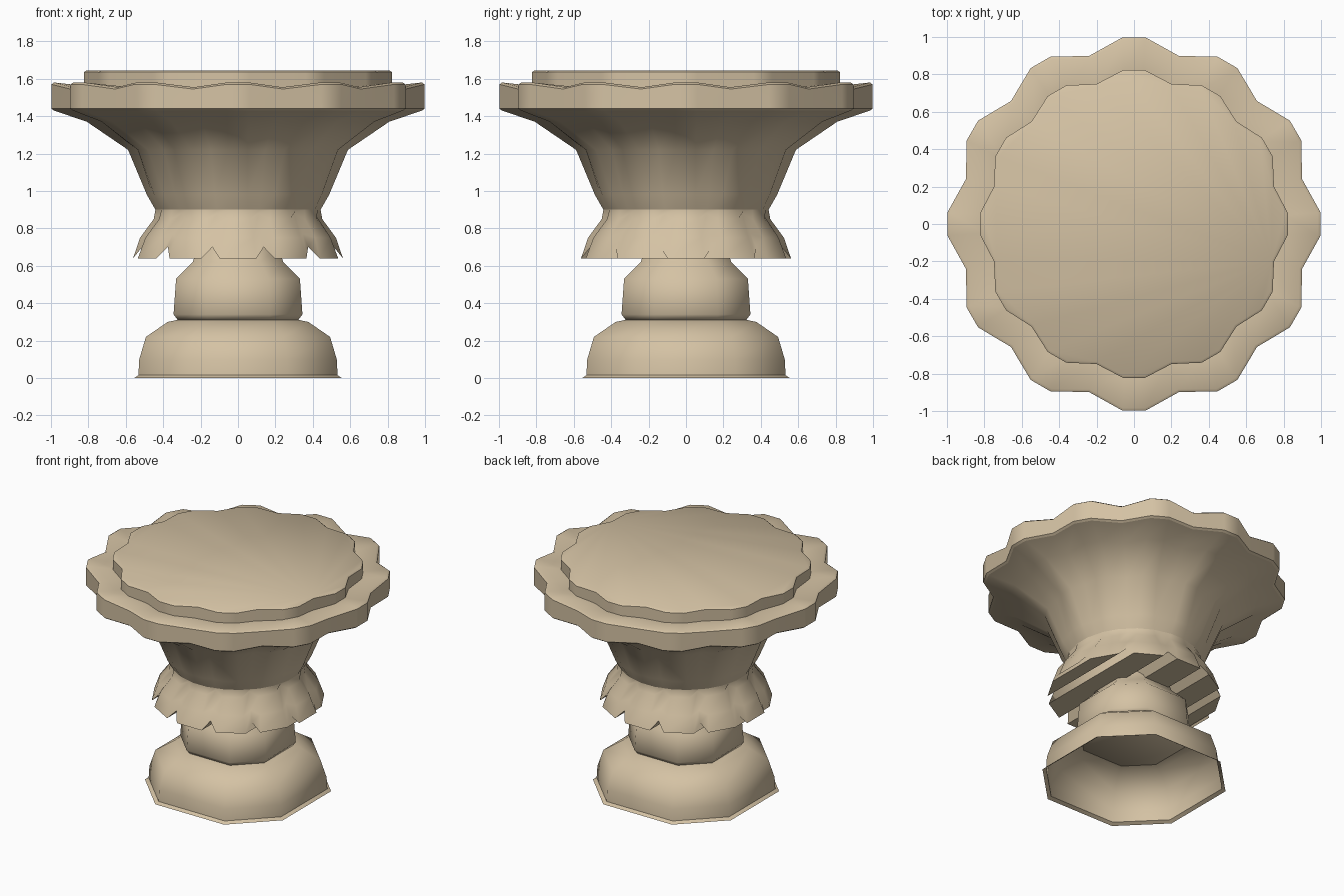
import bpy, bmesh, math

cube = bpy.data.objects.get("Cube")
if cube:
    bpy.data.objects.remove(cube, do_unlink=True)

sandstone = bpy.data.materials.new("sandstone")
sandstone.use_nodes = True
color = (0.66, 0.54, 0.37, 1)
sandstone.diffuse_color = color
sandstone.node_tree.nodes["Principled BSDF"].inputs["Base Color"].default_value = color

LOBES = 12


def scallop(r_tip, r_valley, z_tip, z_valley, half):
    """Ring of flat-tipped lobes, three points per lobe."""
    ring = []
    step = 360 / LOBES
    for k in range(LOBES):
        for offset, r, z in ((-half, r_tip, z_tip), (half, r_tip, z_tip),
                             (step / 2, r_valley, z_valley)):
            a = math.radians(k * step + offset)
            ring.append((r * math.cos(a), r * math.sin(a), z))
    return ring


def octagon(r, z, half=26.5):
    """Eight-sided ring with broad faces on the axes."""
    angles = [math.radians(q * 90 + s * half) for q in range(4) for s in (-1, 1)]
    return [(r * math.cos(a), r * math.sin(a), z) for a in angles]


def loft(name, rings, top=True, bottom=True, ribbed_bottom=False, angle=40):
    bm = bmesh.new()
    loops = [[bm.verts.new(p) for p in ring] for ring in rings]
    n = len(loops[0])
    for low, high in zip(loops, loops[1:]):
        for i in range(n):
            j = (i + 1) % n
            bm.faces.new((low[i], low[j], high[j], high[i]))
    if top:
        bm.faces.new(loops[-1])
    if ribbed_bottom:
        # strips joining each edge point with its mirror point
        first = loops[0]
        for i in range(1, n // 2):
            bm.faces.new((first[i], first[i + 1], first[-i], first[(1 - i) % n]))
    elif bottom:
        bm.faces.new(loops[0][::-1])
    bmesh.ops.recalc_face_normals(bm, faces=bm.faces)
    mesh = bpy.data.meshes.new(name)
    bm.to_mesh(mesh)
    bm.free()
    mesh.materials.append(sandstone)
    obj = bpy.data.objects.new(name, mesh)
    bpy.context.collection.objects.link(obj)
    bpy.ops.object.select_all(action="DESELECT")
    obj.select_set(True)
    bpy.context.view_layer.objects.active = obj
    bpy.ops.object.shade_smooth_by_angle(angle=math.radians(angle))
    return obj


# Hollow octagonal foot with a thin flared lip
loft("foot", [octagon(r, z) for r, z in (
    (0.62, 0), (0.595, 0.015), (0.59, 0.1), (0.55, 0.22), (0.42, 0.3), (0.34, 0.315))],
    top=False, bottom=False, angle=50)

# Rounded octagonal neck
loft("neck", [octagon(r, z) for r, z in (
    (0.36, 0.31), (0.385, 0.34), (0.37, 0.53), (0.27, 0.62), (0.24, 0.7))], angle=60)

# Petal skirt flaring at the bottom, ribbed underneath
loft("petal_skirt", [
    scallop(0.57, 0.53, 0.64, 0.7, 10),
    scallop(0.53, 0.49, 0.75, 0.77, 9),
    scallop(0.455, 0.425, 0.85, 0.88, 8),
    scallop(0.445, 0.44, 0.9, 0.9, 7)],
    top=False, ribbed_bottom=True)

# Flaring bowl
loft("bowl", [
    scallop(0.445, 0.44, 0.9, 0.9, 7),
    scallop(0.49, 0.475, 0.98, 0.98, 6),
    scallop(0.59, 0.56, 1.22, 1.22, 5),
    scallop(0.81, 0.75, 1.37, 1.37, 4),
    scallop(0.985, 0.915, 1.43, 1.43, 3.5)],
    top=False, bottom=False)

# Scalloped rim
loft("rim", [
    scallop(0.985, 0.915, 1.43, 1.43, 3.5),
    scallop(1.0, 0.93, 1.44, 1.44, 3.5),
    scallop(1.0, 0.93, 1.57, 1.545, 3.5),
    scallop(0.985, 0.915, 1.58, 1.555, 3.5),
    scallop(0.8, 0.75, 1.56, 1.55, 3.5)],
    top=False, bottom=False)

# Raised top plate
loft("top_plate", [
    scallop(0.825, 0.775, 1.54, 1.54, 4),
    scallop(0.825, 0.775, 1.635, 1.635, 4),
    scallop(0.812, 0.762, 1.645, 1.645, 4)])
